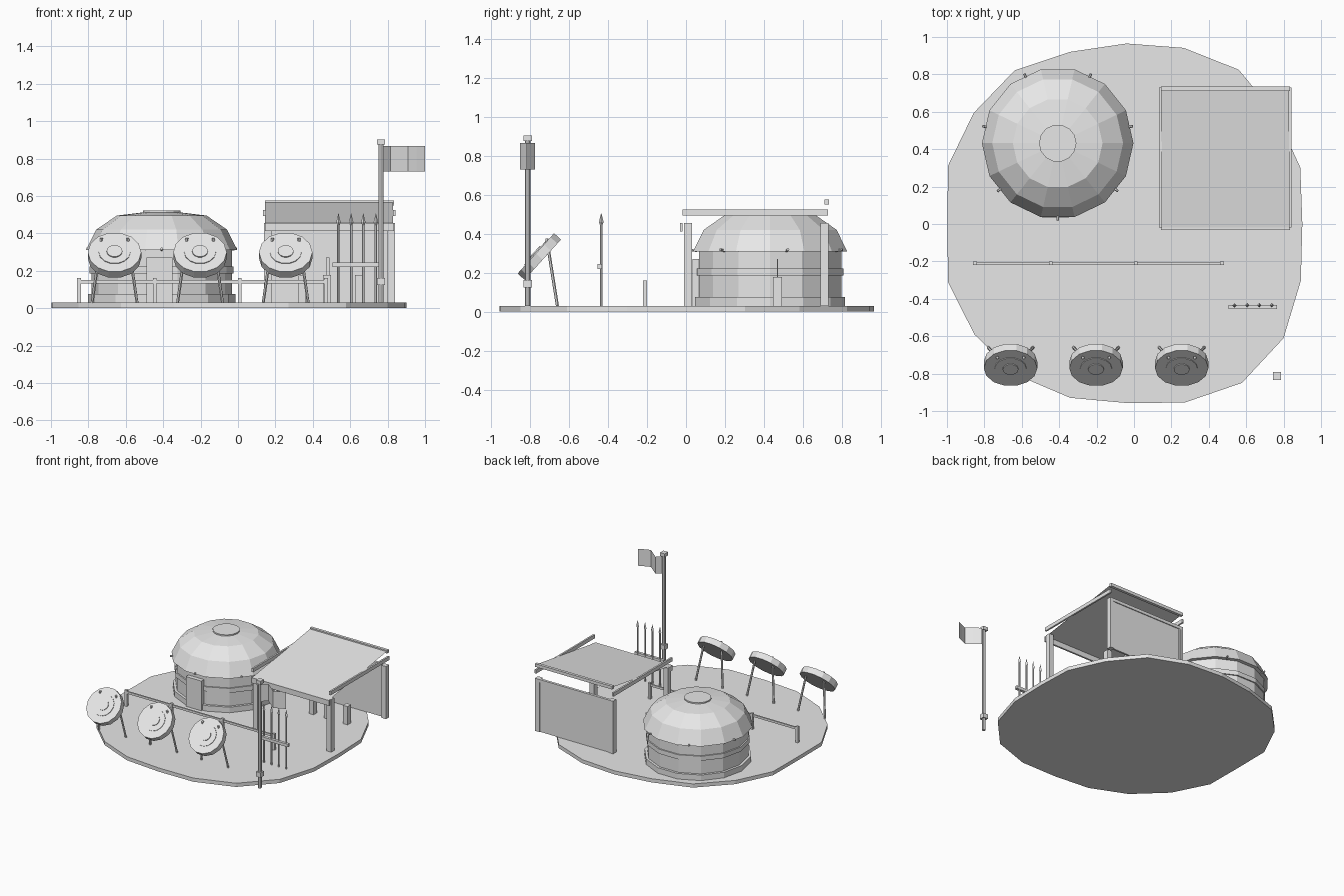
import bpy, math
from mathutils import Vector

if "Cube" in bpy.data.objects:
    bpy.data.objects.remove(bpy.data.objects["Cube"])

grey = bpy.data.materials.new("plain_grey")
grey.diffuse_color = (0.8, 0.8, 0.8, 1)
grey.use_nodes = True
grey.node_tree.nodes["Principled BSDF"].inputs["Base Color"].default_value = grey.diffuse_color


def mesh(name, verts, faces):
    me = bpy.data.meshes.new(name)
    me.from_pydata([tuple(v) for v in verts], [], faces)
    me.materials.append(grey)
    ob = bpy.data.objects.new(name, me)
    bpy.context.collection.objects.link(ob)
    return ob


def box(name, x0, x1, y0, y1, z0, z1):
    v = [(x, y, z) for z in (z0, z1) for x, y in ((x0, y0), (x1, y0), (x1, y1), (x0, y1))]
    return mesh(name, v, [(3, 2, 1, 0), (4, 5, 6, 7), (0, 1, 5, 4),
                          (1, 2, 6, 5), (2, 3, 7, 6), (3, 0, 4, 7)])


def lathe(name, origin, axis, profile, sides):
    """Spin (radius, height) pairs about an axis, with capped ends."""
    q = Vector(axis).to_track_quat('Z', 'Y')
    o = Vector(origin)
    v, f = [], []
    for r, h in profile:
        for i in range(sides):
            a = 2 * math.pi * i / sides
            v.append(o + q @ Vector((r * math.cos(a), r * math.sin(a), h)))
    for k in range(len(profile) - 1):
        for i in range(sides):
            j = (i + 1) % sides
            f.append((k * sides + i, k * sides + j, (k + 1) * sides + j, (k + 1) * sides + i))
    f.append(tuple(reversed(range(sides))))
    n = (len(profile) - 1) * sides
    f.append(tuple(range(n, n + sides)))
    return mesh(name, v, f)


def rod(name, a, b, r, sides=6):
    d = Vector(b) - Vector(a)
    return lathe(name, a, d, [(r, 0), (r, d.length)], sides)


# Uneven ground slab
radii = [.94, .977, .99, 1.02, .99, .965, .968, 1.016, 1.01, 1.004,
         .957, 1.004, 1.005, .998, .977, .957, 1.004, 1.05, 1.038, .98]
n = len(radii)
rim = [(-.04 + r * math.cos(i * math.tau / n), r * math.sin(i * math.tau / n))
       for i, r in enumerate(radii)]
mesh("ground_slab", [(x, y, 0) for x, y in rim] + [(x, y, .03) for x, y in rim],
     [tuple(reversed(range(n))), tuple(range(n, 2 * n))] +
     [(i, (i + 1) % n, n + (i + 1) % n, n + i) for i in range(n)])

# Round hut: wall, bands, overhanging roof, cap, door and pegs
HX, HY, S = -.408, .432, 14
up = (0, 0, 1)
lathe("hut_wall", (HX, HY, 0), up, [(.375, .03), (.375, .36)], S)
lathe("hut_base_trim", (HX, HY, 0), up, [(.395, .03), (.395, .075), (.376, .075)], S)
lathe("hut_band", (HX, HY, 0), up, [(.376, .185), (.385, .185), (.385, .222), (.376, .222)], S)
lathe("hut_roof", (HX, HY, 0), up,
      [(.37, .31), (.405, .31), (.35, .42), (.24, .495), (.1, .512)], S)
lathe("hut_roof_cap", (HX, HY, 0), up, [(.1, .505), (.1, .522)], S)
box("hut_door", -.49, -.35, .033, .08, .03, .27)
for i in range(7):
    a = -math.pi / 2 + i * math.tau / 7
    d = Vector((math.cos(a), math.sin(a), 0))
    rod("hut_peg", Vector((HX, HY, .312)) + d * .375, Vector((HX, HY, .318)) + d * .412, .007)

# Open shelter: posts, sloped cloth, beams and back wall
for x in (.14, .80):
    for y in (-.01, .69):
        box("shelter_post", x, x + .04, y, y + .04, .03, .455)
mesh("shelter_cloth", [(.145, -.02, .455), (.83, -.02, .455), (.83, .735, .568), (.145, .735, .568)],
     [(0, 1, 2, 3)])
box("shelter_front_beam", .145, .835, -.032, -.018, .412, .455)
box("shelter_back_beam", .145, .835, .712, .735, .55, .575)
for x in (.135, .828):
    box("shelter_side_rail", x, x + .014, -.018, .73, .494, .524)
box("shelter_back_wall", .14, .84, .71, .724, .03, .455)
box("wall_frame_top", .14, .84, .724, .731, .43, .455)
for x in (.14, .817):
    box("wall_frame_side", x, x + .023, .724, .731, .03, .43)

# Low blocks under the shelter
for x in (.32, .455, .625):
    box("shelter_block", x, x + .042, .447, .492, .03, .178)
box("block_blade", .47, .49, .467, .473, .178, .27)

# Low fence
for x in (-.85, -.445, .01, .47):
    box("fence_post", x - .01, x + .01, -.22, -.2, .03, .16)
box("fence_rail", -.855, .48, -.216, -.204, .132, .15)

# Spear rack
box("rack_rail", .505, .765, -.455, -.432, .22, .244)
for x in (.537, .605, .67, .737):
    rod("spear_shaft", (x, -.435, .03), (x, -.435, .45), .007)
    lathe("spear_head", (x, -.435, 0), up, [(.005, .44), (.012, .46), (.001, .505)], 4)

# Leaning round targets on two legs
tilt = Vector((0, -.74, .67)).normalized()
for x in (-.66, -.203, .255):
    c = Vector((x, -.753, .283))
    lathe("target_disc", c, tilt, [(.143, -.024), (.143, .024)], 14)
    lathe("target_ring", c, tilt, [(.085, .02), (.085, .029)], 14)
    lathe("target_centre", c, tilt, [(.042, .02), (.042, .035)], 14)
    for s in (-1, 1):
        rod("target_leg", (x + s * .07, -.715, .375), (x + s * .12, -.66, .03), .008)

# Flagpole with wavy flag
PX, PY = .765, -.812
rod("flag_pole", (PX, PY, .03), (PX, PY, .88), .014, 8)
box("pole_top", PX - .021, PX + .021, PY - .021, PY + .021, .875, .903)
box("pole_collar", PX - .021, PX + .021, PY - .021, PY + .021, .125, .162)
wave = [(.775, -.812), (.815, -.775), (.865, -.815), (.91, -.853), (.955, -.835), (1.0, -.815)]
m = len(wave)
mesh("flag", [(x, y, .73) for x, y in wave] + [(x, y, .867) for x, y in wave],
     [(i, i + 1, m + i + 1, m + i) for i in range(m - 1)])
